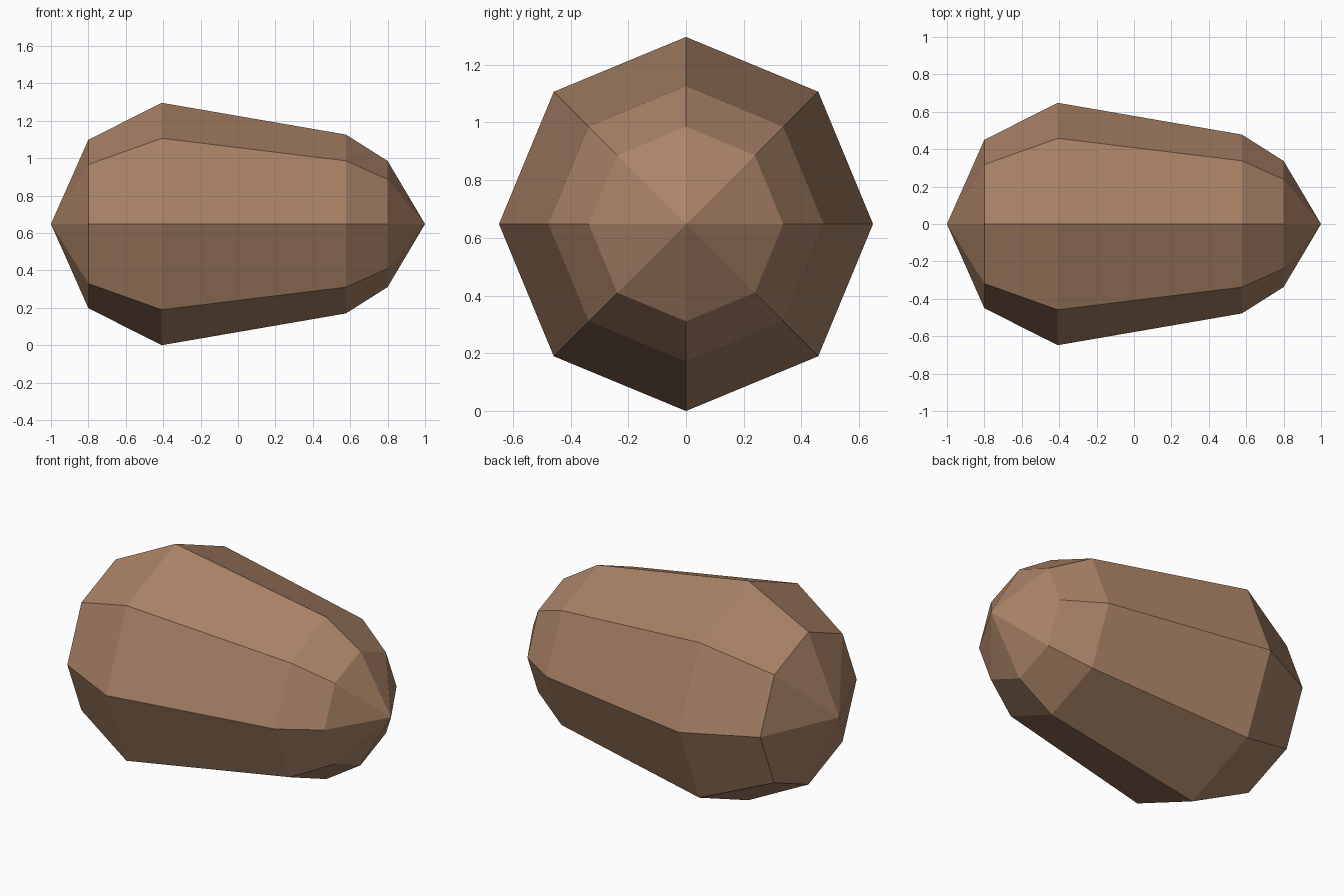
import bpy, bmesh, math

if "Cube" in bpy.data.objects:
    bpy.data.objects.remove(bpy.data.objects["Cube"])

# Stone colour
mat = bpy.data.materials.new("warm brown stone")
mat.diffuse_color = (0.40, 0.225, 0.135, 1)
mat.use_nodes = True
mat.node_tree.nodes["Principled BSDF"].inputs["Base Color"].default_value = mat.diffuse_color

# Half profile (x, radius) revolved in 8 steps around the x axis
SIDES, CZ = 8, 0.648
RINGS = [(-0.80, 0.45), (-0.408, 0.648), (0.577, 0.478), (0.80, 0.337)]

bm = bmesh.new()
rings = []
for x, r in RINGS:
    rings.append([bm.verts.new((x, r * math.cos(a), CZ + r * math.sin(a)))
                  for a in (math.tau * i / SIDES for i in range(SIDES))])
tail = bm.verts.new((-1, 0, CZ))
nose = bm.verts.new((1, 0, CZ))

# Side bands and pointed end caps
for i in range(SIDES):
    j = (i + 1) % SIDES
    for a, b in zip(rings, rings[1:]):
        bm.faces.new((a[i], a[j], b[j], b[i]))
    bm.faces.new((tail, rings[0][j], rings[0][i]))
    bm.faces.new((nose, rings[-1][i], rings[-1][j]))
bmesh.ops.recalc_face_normals(bm, faces=bm.faces)

mesh = bpy.data.meshes.new("pebble")
bm.to_mesh(mesh)
bm.free()
mesh.materials.append(mat)
obj = bpy.data.objects.new("pebble", mesh)
bpy.context.collection.objects.link(obj)
